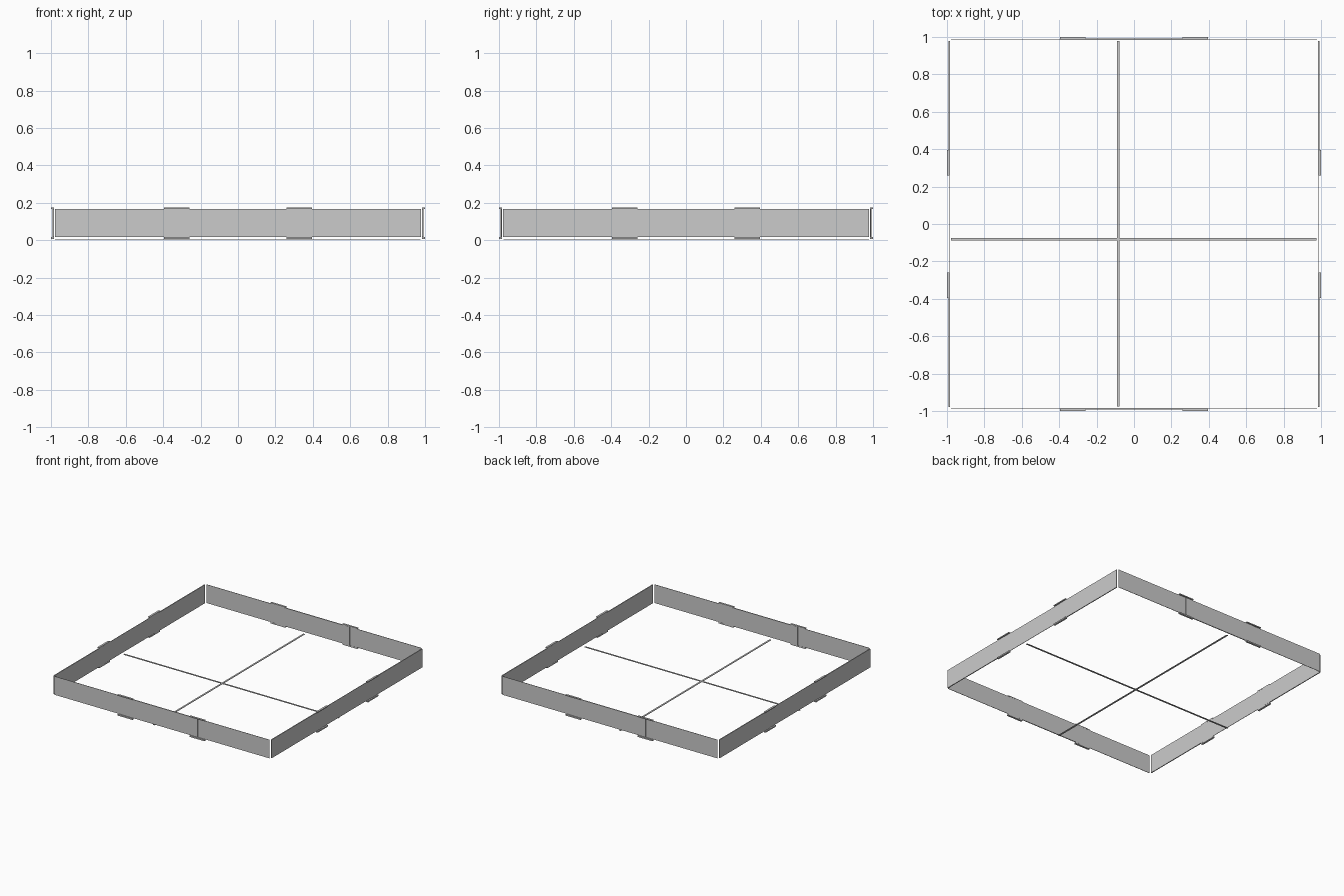
import bpy
import math
from mathutils import Matrix

if "Cube" in bpy.data.objects:
    bpy.data.objects.remove(bpy.data.objects["Cube"])


def box(name, lo, hi, turn=0.0):
    """Axis-aligned box between two corners, then turned about the world z axis."""
    bpy.ops.mesh.primitive_cube_add(size=1)
    ob = bpy.context.object
    ob.name = name
    size = [h - l for l, h in zip(lo, hi)]
    mid = [(h + l) / 2 for l, h in zip(lo, hi)]
    ob.data.transform(Matrix.Rotation(turn, 4, 'Z') @ Matrix.Translation(mid)
                      @ Matrix.Diagonal((*size, 1)))
    return ob


WALL = 0.987           # distance of each wall sheet from the centre
END = 0.978            # half length of a wall, leaving open corners
JOINT = 0.327          # panel joints along the wall
Z0, Z1 = 0.016, 0.168  # wall bottom and top

for i, side in enumerate(("front", "right", "back", "left")):
    turn = i * math.pi / 2
    # three panels per wall, with a slight thickness step at each joint
    mid_t, end_t = (0.0035, 0.0015) if i % 2 == 0 else (0.0015, 0.0035)
    for label, a, b, t in (("outer_panel_a", -END, -JOINT, end_t),
                           ("middle_panel", -JOINT, JOINT, mid_t),
                           ("outer_panel_b", JOINT, END, end_t)):
        box(f"{side}_{label}", (a, -WALL - t, Z0), (b, -WALL + t, Z1), turn)
    # clips joining the panels along the top and bottom edges
    for s in (-1, 1):
        x0, x1 = s * JOINT - 0.068, s * JOINT + 0.068
        box(f"{side}_top_clip", (x0, -1.0, Z1), (x1, -0.984, 0.175), turn)
        box(f"{side}_bottom_clip", (x0, -1.0, 0.005), (x1, -0.984, Z0), turn)

# flat crossing strips on the floor, off centre
C, W = -0.085, 0.007
box("lengthwise_strip", (C - W, -0.975, 0.0), (C + W, 0.978, 0.004))
box("crosswise_strip", (-0.978, C + 0.004 - W, 0.0), (0.975, C + 0.004 + W, 0.0035))
